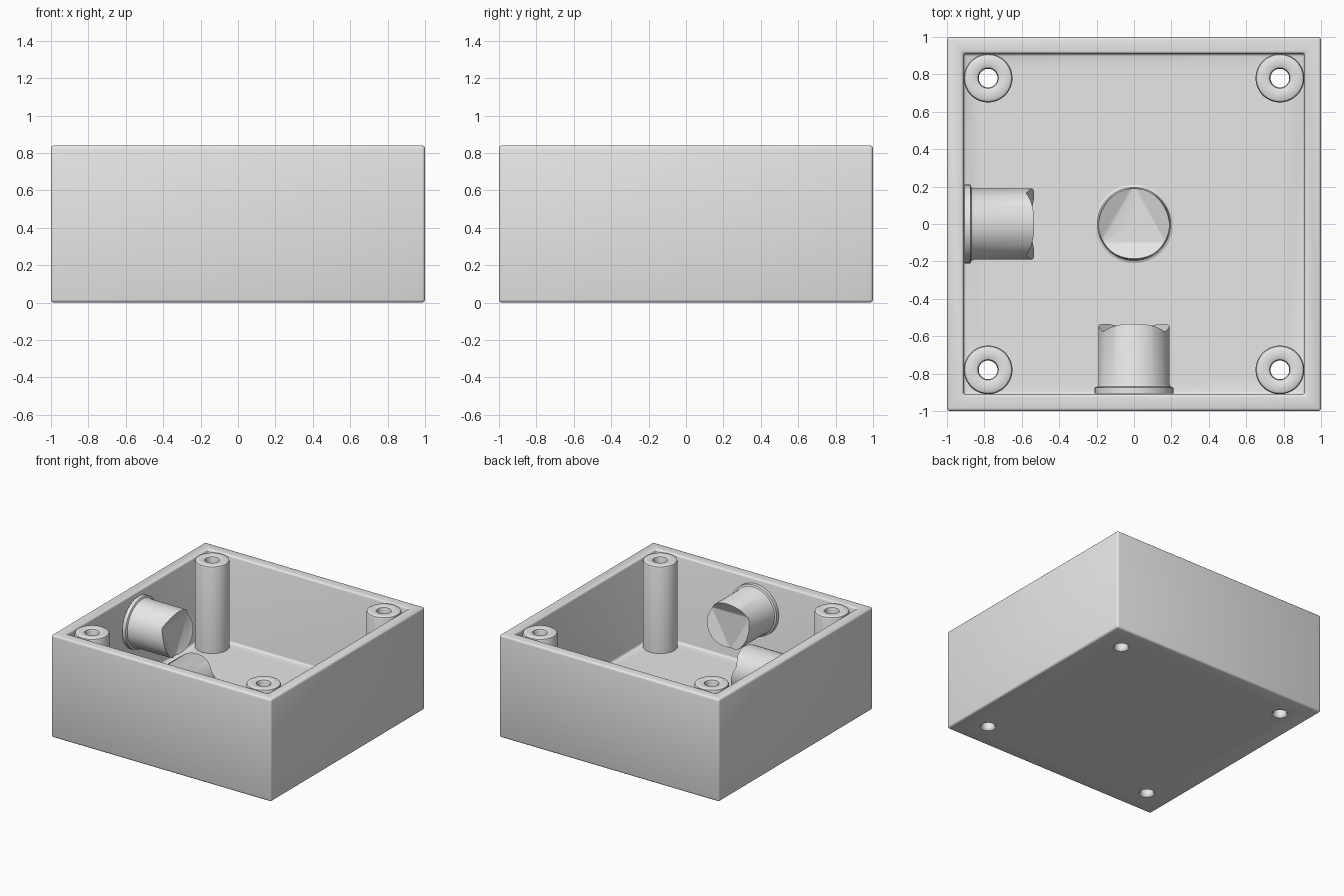
import bpy, bmesh, math
from mathutils import Matrix, Vector

old = bpy.data.objects.get("Cube")
if old:
    bpy.data.objects.remove(old, do_unlink=True)

HEIGHT, WALL, FLOOR = 0.84, 0.125, 0.125
POST = 0.78          # post centre offset
KNOB_R, DIP = 0.19, 0.045

grey = bpy.data.materials.new("plain_grey")
grey.use_nodes = True
grey.diffuse_color = (0.8, 0.8, 0.8, 1)
grey.node_tree.nodes["Principled BSDF"].inputs["Base Color"].default_value = (0.8, 0.8, 0.8, 1)


def make_object(name, bm, matrix=Matrix()):
    bmesh.ops.recalc_face_normals(bm, faces=bm.faces)
    mesh = bpy.data.meshes.new(name)
    bm.to_mesh(mesh)
    bm.free()
    mesh.materials.append(grey)
    obj = bpy.data.objects.new(name, mesh)
    obj.matrix_world = matrix
    bpy.context.collection.objects.link(obj)
    return obj


def lathe(name, profile, sides=64, matrix=Matrix()):
    """Spin (radius, z) points around z, starting at +y."""
    bm = bmesh.new()
    verts = [bm.verts.new((0, r, z)) for r, z in profile]
    edges = [bm.edges.new(pair) for pair in zip(verts, verts[1:])]
    bmesh.ops.spin(bm, geom=verts + edges, cent=(0, 0, 0), axis=(0, 0, 1),
                   angle=math.tau, steps=sides, use_merge=False)
    bmesh.ops.remove_doubles(bm, verts=bm.verts, dist=1e-5)
    return make_object(name, bm, matrix)


def activate(obj):
    bpy.ops.object.select_all(action='DESELECT')
    obj.select_set(True)
    bpy.context.view_layer.objects.active = obj


def cut(obj, cutter):
    cutter.hide_render = True
    mod = obj.modifiers.new("cut", 'BOOLEAN')
    mod.operation, mod.solver, mod.object = 'DIFFERENCE', 'EXACT', cutter
    activate(obj)
    bpy.ops.object.modifier_apply(modifier=mod.name)
    bpy.data.objects.remove(cutter, do_unlink=True)


def smooth(obj):
    activate(obj)
    bpy.ops.object.shade_smooth_by_angle(angle=math.radians(32))


# Open box with rounded edges
bm = bmesh.new()
bmesh.ops.create_cube(bm, size=2, matrix=Matrix.Translation((0, 0, HEIGHT / 2))
                      @ Matrix.Diagonal((1, 1, HEIGHT / 2, 1)))
top = max(bm.faces, key=lambda f: f.calc_center_median().z)
bmesh.ops.inset_individual(bm, faces=[top], thickness=WALL)
inner = bmesh.ops.extrude_discrete_faces(bm, faces=[top])["faces"]
bmesh.ops.translate(bm, verts=inner[0].verts, vec=(0, 0, FLOOR - HEIGHT))
box = make_object("box", bm)
bevel = box.modifiers.new("rounding", 'BEVEL')
bevel.width, bevel.segments = 0.016, 3
bevel.limit_method = 'ANGLE'
activate(box)
bpy.ops.object.modifier_apply(modifier=bevel.name)

# Corner posts with through holes
post_profile = [(0.05, 0.12), (0.05, 0.82), (0.055, 0.835), (0.066, 0.841),
                (0.114, 0.841), (0.125, 0.835), (0.13, 0.82), (0.13, 0.12)]
hole_profile = [(0, -0.02), (0.06, -0.02), (0.06, 0), (0.05, 0.015), (0.05, 0.3), (0, 0.3)]
for side, sx in (("left", 1), ("right", -1)):
    for end, sy in (("front", -1), ("back", 1)):
        place = Matrix.Translation((sx * POST, sy * POST, 0))
        cut(box, lathe("hole_cutter", hole_profile, 48, place))
        smooth(lathe(f"{end}_{side}_post", post_profile, 64, place))
smooth(box)


def knob(name, length, origin, axes):
    """Round boss whose end dips to a triangle between three raised lips."""
    matrix = Matrix.Translation(origin) @ Matrix([Vector(a) for a in axes]).transposed().to_4x4()
    r, n = KNOB_R, length
    body = lathe(name, [(0, -0.03), (r + 0.02, -0.03), (r + 0.02, 0), (r + 0.006, 0.006),
                        (r, 0.02), (r, n - 0.015), (r - 0.004, n - 0.004),
                        (r - 0.014, n), (0, n)], 64, matrix)
    cutter = lathe("triangle_cutter", [(0, n - DIP), (r + 0.006, n - DIP),
                                       (3 * r, n + DIP), (0, n + DIP)], 3, matrix)
    bpy.context.view_layer.update()
    cut(body, cutter)
    smooth(body)


# Knobs on the right wall, the front wall and the floor
X, Y, Z = Vector((1, 0, 0)), Vector((0, 1, 0)), Vector((0, 0, 1))
inside = 1 - WALL
knob("right_wall_knob", 0.345, (-inside, 0, 0.59), (-Y, -Z, X))
knob("front_wall_knob", 0.345, (0, -inside, 0.59), (X, -Z, Y))
knob("floor_knob", 0.08, (0, 0, FLOOR), (X, Y, Z))
